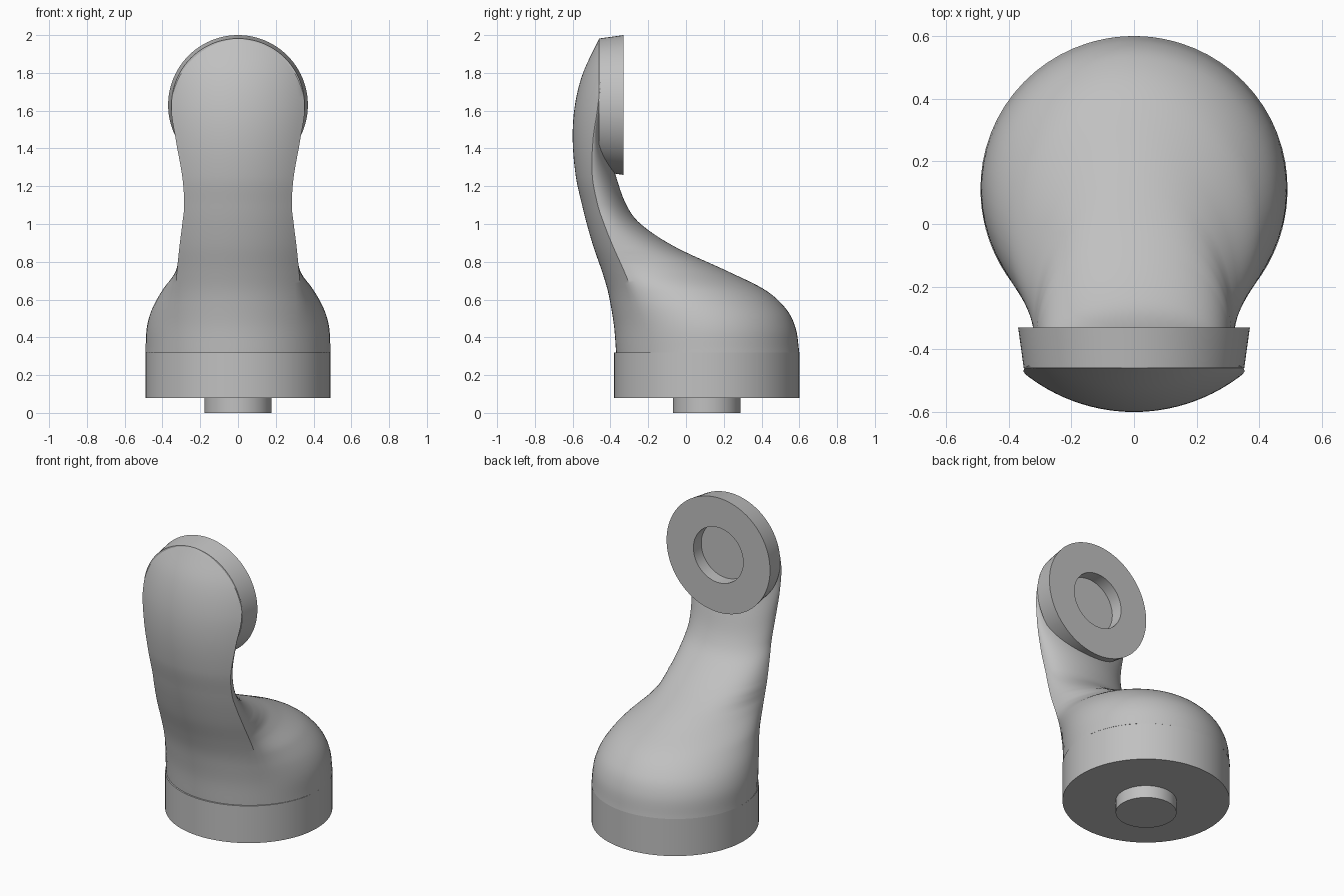
import bpy, bmesh, math

cube = bpy.data.objects.get("Cube")
if cube:
    bpy.data.objects.remove(cube, do_unlink=True)

grey = bpy.data.materials.new("plain grey")
grey.use_nodes = True
grey.diffuse_color = (0.53, 0.53, 0.53, 1)
grey.node_tree.nodes["Principled BSDF"].inputs["Base Color"].default_value = grey.diffuse_color

BASE_R, BASE_Y = 0.49, 0.11
PEG_R = 0.178
HEAD_Z, HEAD_R, FACE_R = 1.63, 0.37, 0.352


def loft(name, rings):
    """Skin a list of equally long point rings and cap both ends."""
    bm = bmesh.new()
    loops = [[bm.verts.new(p) for p in ring] for ring in rings]
    for low, high in zip(loops, loops[1:]):
        for i in range(len(low)):
            bm.faces.new((low[i - 1], low[i], high[i], high[i - 1]))
    bm.faces.new(loops[0])
    bm.faces.new(loops[-1])
    bmesh.ops.recalc_face_normals(bm, faces=bm.faces)
    mesh = bpy.data.meshes.new(name)
    bm.to_mesh(mesh)
    bm.free()
    mesh.materials.append(grey)
    obj = bpy.data.objects.new(name, mesh)
    bpy.context.collection.objects.link(obj)
    bpy.ops.object.select_all(action="DESELECT")
    obj.select_set(True)
    bpy.context.view_layer.objects.active = obj
    bpy.ops.object.shade_smooth_by_angle(angle=math.radians(30))
    return obj


def circle(radius, place, count=96):
    """Points of a circle; place maps the two plane coordinates to space."""
    angles = [math.tau * i / count for i in range(count)]
    return [place(radius * math.cos(a), radius * math.sin(a)) for a in angles]


def upright(name, radius, bottom, top):
    return loft(name, [circle(radius, lambda u, v, z=z: (u, BASE_Y + v, z))
                       for z in (bottom, top)])


def smooth_rows(rows, steps):
    """Hermite interpolation of all columns along the first one."""
    def slope(i, k):
        a, b = rows[max(i - 1, 0)], rows[min(i + 1, len(rows) - 1)]
        return (b[k] - a[k]) / (b[0] - a[0])
    result = []
    for i in range(len(rows) - 1):
        a, b = rows[i], rows[i + 1]
        span = b[0] - a[0]
        for s in range(steps):
            t = s / steps
            h = t * t * (3 - 2 * t)
            result.append([a[0] + span * t] + [
                a[k] * (1 - h) + b[k] * h
                + span * t * (1 - t) * ((1 - t) * slope(i, k) - t * slope(i + 1, k))
                for k in range(1, len(a))])
    return result + [list(rows[-1])]


def section(z, front, back, strap, dome):
    """Curved strap face in front, rounded dome or neck behind."""
    if z > HEAD_Z:
        strap = math.sqrt(FACE_R ** 2 - (z - HEAD_Z) ** 2)
    dome = max(dome, strap)
    bend = BASE_R + 0.08 * min(1, max(0, z - 0.6))
    edge = front + bend - math.sqrt(bend ** 2 - strap ** 2)
    lean = math.acos(strap / dome)
    depth = (back - edge) / (1 + math.sin(lean))
    points = []
    for i in range(24):                       # strap face
        x = strap * (i / 12 - 1)
        points.append((x, front + bend - math.sqrt(bend ** 2 - x ** 2), z))
    for i in range(48):                       # rounded back
        a = -lean + (math.pi + 2 * lean) * i / 48
        points.append((dome * math.cos(a), back - depth + depth * math.sin(a), z))
    return points


# Base disc and the peg under it
upright("base_disc", BASE_R, 0.08, 0.32)
upright("locating_peg", PEG_R, 0, 0.08)

# Body: height, front y, back y, strap half width, dome half width
stations = [
    (0.32, -0.37, 0.6, 0.33, 0.49),
    (0.45, -0.38, 0.58, 0.335, 0.483),
    (0.55, -0.395, 0.53, 0.335, 0.455),
    (0.65, -0.415, 0.42, 0.33, 0.4),
    (0.75, -0.445, 0.22, 0.323, 0.33),
    (0.88, -0.49, -0.06, 0.31, 0.31),
    (1, -0.525, -0.24, 0.295, 0.295),
    (1.1, -0.55, -0.315, 0.285, 0.285),
    (1.25, -0.583, -0.37, 0.295, 0.295),
    (1.45, -0.6, -0.43, 0.33, 0.33),
    (HEAD_Z, -0.588, -0.43, FACE_R, FACE_R),
    (1.8, -0.545, -0.43, 0.3, 0.3),
    (1.98, -0.46, -0.43, 0.04, 0.04),
]
loft("curved_body", [section(*row) for row in smooth_rows(stations, 8)])

# Head: tapered disc with a round socket in its back
head_profile = [(PEG_R, -0.41), (PEG_R, -0.33), (HEAD_R, -0.33), (FACE_R, -0.46)]
loft("head_socket", [circle(r, lambda u, v, y=y: (u, y, HEAD_Z + v))
                     for r, y in head_profile])
